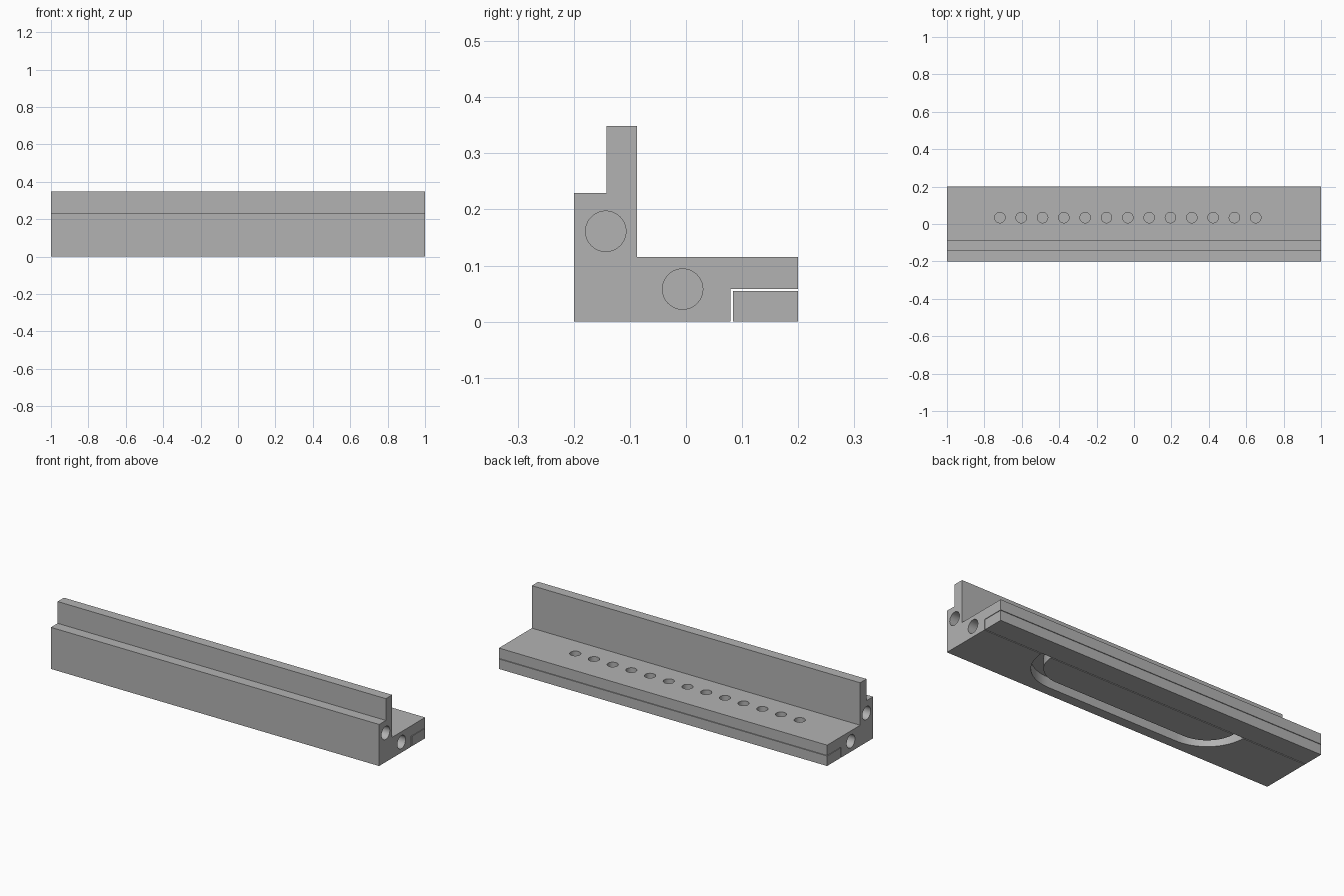
import bpy
import bmesh
from math import cos, sin, pi, radians
from mathutils import Matrix, Vector

if "Cube" in bpy.data.objects:
    bpy.data.objects.remove(bpy.data.objects["Cube"])

grey = bpy.data.materials.new("plain_grey")
grey.use_nodes = True
GREY = (0.45, 0.45, 0.45, 1)
grey.diffuse_color = GREY
grey.node_tree.nodes["Principled BSDF"].inputs["Base Color"].default_value = GREY


def extrude(bm, points, direction):
    """Add a closed prism from an outline and an extrusion vector."""
    face = bm.faces.new([bm.verts.new(p) for p in points])
    out = bmesh.ops.extrude_face_region(bm, geom=[face])
    moved = [g for g in out["geom"] if isinstance(g, bmesh.types.BMVert)]
    bmesh.ops.translate(bm, verts=moved, vec=Vector(direction))


def drill(bm, radius, depth, centre, rotation=Matrix()):
    """Add a cylinder used to cut a round hole."""
    bmesh.ops.create_cone(bm, cap_ends=True, segments=48, radius1=radius,
                          radius2=radius, depth=depth,
                          matrix=Matrix.Translation(centre) @ rotation)


def finish(bm, name):
    bmesh.ops.recalc_face_normals(bm, faces=bm.faces)
    mesh = bpy.data.meshes.new(name)
    bm.to_mesh(mesh)
    bm.free()
    mesh.materials.append(grey)
    obj = bpy.data.objects.new(name, mesh)
    bpy.context.collection.objects.link(obj)
    return obj


def profile_bar(name, profile):
    bm = bmesh.new()
    extrude(bm, [(-1, y, z) for y, z in profile], (2, 0, 0))
    return finish(bm, name)


# Stepped L-shaped bar with a rebate along its lower back edge
body = profile_bar("body", [
    (-0.2, 0), (0.079, 0), (0.079, 0.058), (0.2, 0.058), (0.2, 0.115),
    (-0.087, 0.115), (-0.087, 0.349), (-0.142, 0.349), (-0.142, 0.229),
    (-0.2, 0.229)])

# Loose strip filling the rebate
profile_bar("back_strip", [(0.084, 0), (0.2, 0), (0.2, 0.055), (0.084, 0.055)])

cutter_bm = bmesh.new()

# Row of blind holes in the top of the ledge
for i in range(13):
    drill(cutter_bm, 0.028, 0.1, (-0.717 + i * 0.114, 0.034, 0.115))

# Two blind bores in each end
for side in (-1, 1):
    for y, z in ((-0.143, 0.161), (-0.006, 0.058)):
        drill(cutter_bm, 0.036, 0.5, (side, y, z), Matrix.Rotation(pi / 2, 4, "Y"))


# U-shaped channel in the underside, open to the rebate at both ends
def channel_side(radius, steps=16):
    side = []
    for centre_x, start in ((-0.385, pi), (0.415, 1.5 * pi)):
        for i in range(steps + 1):
            a = start + i / steps * pi / 2
            side.append((centre_x + radius * cos(a), 0.085 + radius * sin(a), -0.05))
    return side


extrude(cutter_bm, channel_side(0.23) + channel_side(0.17)[::-1], (0, 0, 0.105))

# Cut the body
cutter = finish(cutter_bm, "cutter")
cutter.hide_render = True
cut = body.modifiers.new("cut", "BOOLEAN")
cut.operation = "DIFFERENCE"
cut.solver = "EXACT"
cut.object = cutter
bpy.context.view_layer.objects.active = body
body.select_set(True)
bpy.ops.object.modifier_apply(modifier=cut.name)
bpy.data.objects.remove(cutter)

# Smooth the bores and channel, keep the edges sharp
bpy.ops.object.shade_smooth_by_angle(angle=radians(30))
